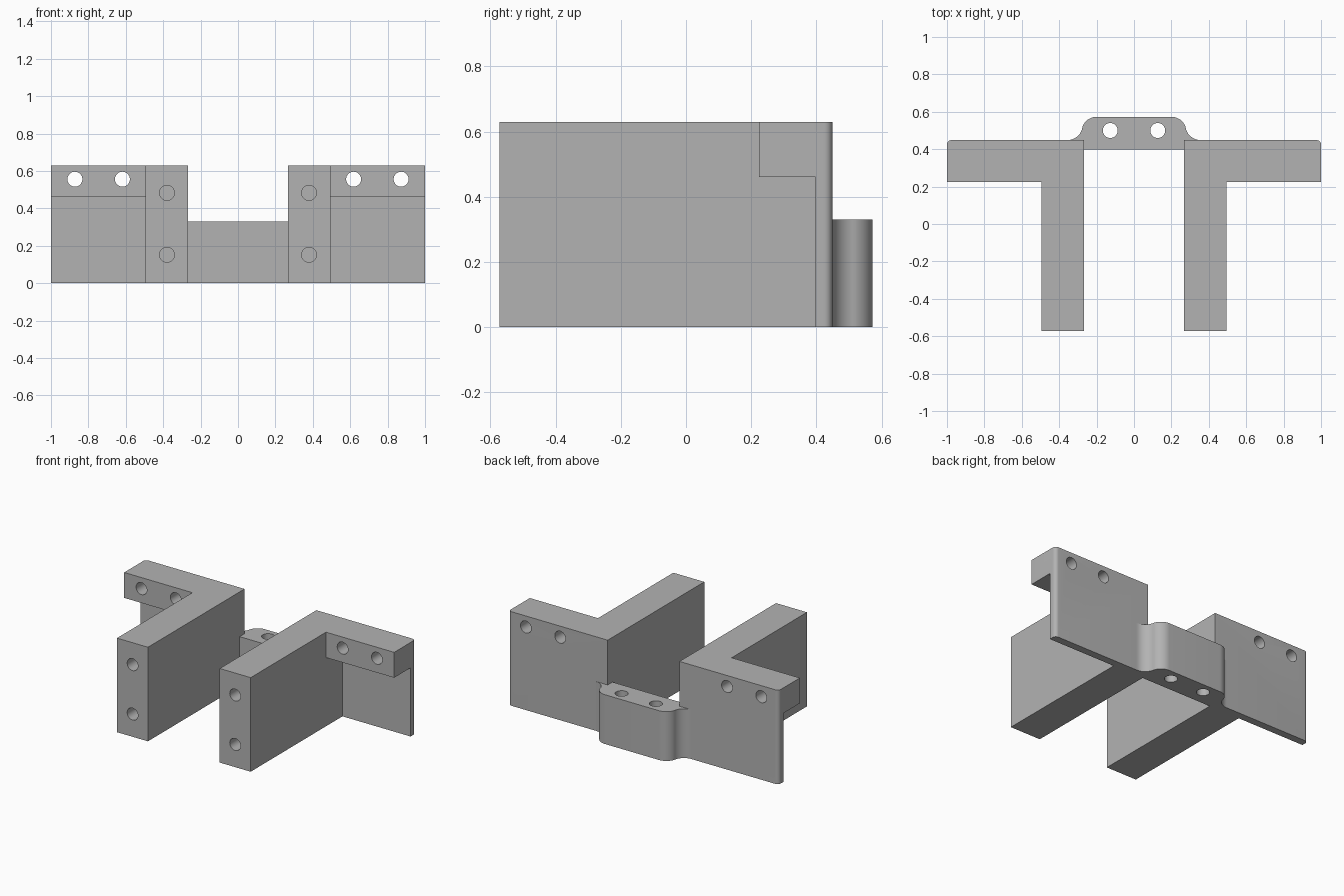
import bpy, bmesh
from math import cos, sin, radians
from mathutils import Matrix, Vector

cube = bpy.data.objects.get("Cube")
if cube:
    bpy.data.objects.remove(cube, do_unlink=True)

# Main dimensions
DEPTH = 0.573                     # half of the full depth
HEIGHT, BRIDGE_H = 0.63, 0.33
INNER, OUTER, END = 0.266, 0.495, 1.0
FLANGE_Y, PLATE_Y, BACK_Y = 0.224, 0.398, 0.449
FLANGE_Z = 0.46
HOLE_R = 0.04

grey = bpy.data.materials.new("plain grey")
grey.use_nodes = True
colour = (0.45, 0.45, 0.45, 1)
grey.diffuse_color = colour
grey.node_tree.nodes["Principled BSDF"].inputs["Base Color"].default_value = colour


def add_object(name, bm):
    bmesh.ops.recalc_face_normals(bm, faces=bm.faces)
    mesh = bpy.data.meshes.new(name)
    bm.to_mesh(mesh)
    bm.free()
    mesh.materials.append(grey)
    obj = bpy.data.objects.new(name, mesh)
    bpy.context.collection.objects.link(obj)
    return obj


def prism(name, outline, z0, z1):
    """Extrude a plan outline from z0 up to z1."""
    bm = bmesh.new()
    face = bm.faces.new([bm.verts.new((x, y, z0)) for x, y in outline])
    top = bmesh.ops.extrude_face_region(bm, geom=[face])["geom"]
    verts = [v for v in top if isinstance(v, bmesh.types.BMVert)]
    bmesh.ops.translate(bm, verts=verts, vec=(0, 0, z1 - z0))
    return add_object(name, bm)


def rod(centre, axis, length):
    """Cylindrical cutter for a hole."""
    bm = bmesh.new()
    turn = Vector((0, 0, 1)).rotation_difference(Vector(axis)).to_matrix().to_4x4()
    bmesh.ops.create_cone(bm, cap_ends=True, segments=40, radius1=HOLE_R,
                          radius2=HOLE_R, depth=length,
                          matrix=Matrix.Translation(centre) @ turn)
    return add_object("hole_cutter", bm)


def cut(obj, cutter):
    mod = obj.modifiers.new("cut", "BOOLEAN")
    mod.operation, mod.solver, mod.object = "DIFFERENCE", "EXACT", cutter
    bpy.context.view_layer.objects.active = obj
    bpy.ops.object.modifier_apply(modifier=mod.name)
    bpy.data.objects.remove(cutter, do_unlink=True)


def arc(cx, cy, r, start, end, steps=14):
    angles = [radians(start + (end - start) * i / steps) for i in range(steps + 1)]
    return [(cx + r * cos(a), cy + r * sin(a)) for a in angles]


def smooth(obj):
    bpy.ops.object.select_all(action="DESELECT")
    obj.select_set(True)
    bpy.context.view_layer.objects.active = obj
    bpy.ops.object.shade_smooth_by_angle(angle=radians(30))


# Side brackets: long arm, back plate and upper flange in one solid
round_r = 0.025
footprint = [(INNER, -DEPTH), (OUTER, -DEPTH), (OUTER, FLANGE_Y), (END, FLANGE_Y)]
footprint += arc(END - round_r, BACK_Y - round_r, round_r, 0, 90, 8)
footprint += [(INNER, BACK_Y)]
recess = [(OUTER, 0), (END + 0.1, 0), (END + 0.1, PLATE_Y), (OUTER, PLATE_Y)]

for side, name in ((1, "left_bracket"), (-1, "right_bracket")):
    bracket = prism(name, [(side * x, y) for x, y in footprint], 0, HEIGHT)
    # Space under the flange
    cut(bracket, prism("recess_cutter", [(side * x, y) for x, y in recess], -0.1, FLANGE_Z))
    # Through holes in the flange
    for x in (0.618, 0.872):
        cut(bracket, rod((side * x, 0.34, 0.556), (0, 1, 0), 0.5))
    # Blind holes in the arm's front end
    for z in (0.152, 0.483):
        cut(bracket, rod((side * 0.38, -DEPTH, z), (0, 1, 0), 0.5))
    smooth(bracket)

# Rear bridge: S-curved ends that blend into the back plates
half = [(INNER, PLATE_Y), (INNER, BACK_Y)]
half += arc(0.355, BACK_Y + 0.08, 0.08, 270, 193.4)
half += arc(0.2, DEPTH - 0.08, 0.08, 13.4, 90)[1:]
bridge = prism("rear_bridge", half + [(-x, y) for x, y in reversed(half)], 0, BRIDGE_H)
for x in (-0.127, 0.127):
    cut(bridge, rod((x, 0.5, BRIDGE_H / 2), (0, 0, 1), 0.6))
smooth(bridge)
